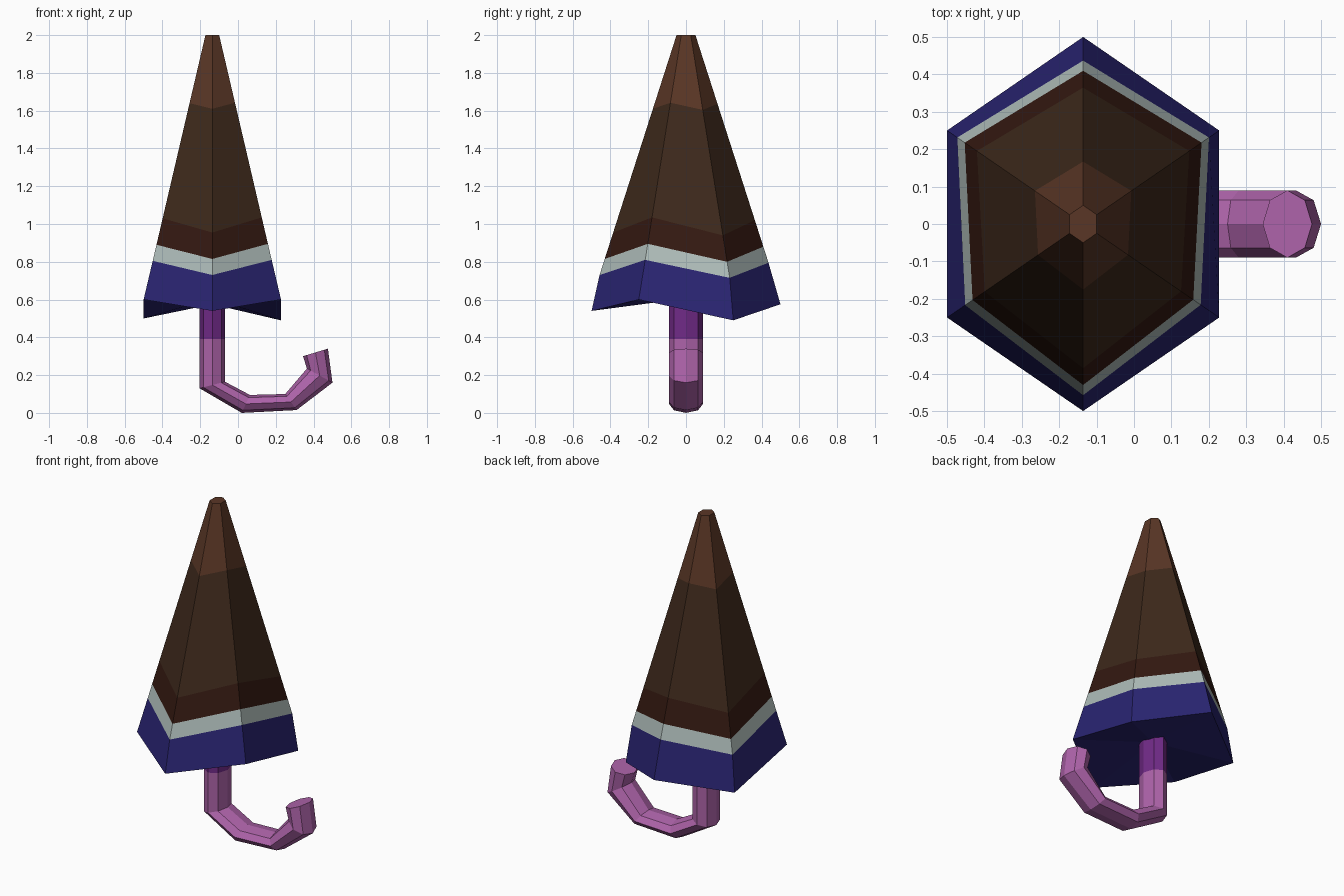
import bpy, bmesh
from math import cos, sin, pi
from mathutils import Vector

if "Cube" in bpy.data.objects:
    bpy.data.objects.remove(bpy.data.objects["Cube"])

CX = -0.136   # axis of canopy and shaft


def material(name, rgb):
    m = bpy.data.materials.new(name)
    m.diffuse_color = [(c / 255) ** 2.2 for c in rgb] + [1]
    m.use_nodes = True
    m.node_tree.nodes["Principled BSDF"].inputs["Base Color"].default_value = m.diffuse_color
    return m


def loft(name, rings, mats, band_mats, cap_points=(None, None)):
    """Skin successive rings; each end is an n-gon, or a fan to a given point."""
    bm = bmesh.new()
    vs = [[bm.verts.new(p) for p in ring] for ring in rings]
    n = len(rings[0])
    for a, b, mi in zip(vs, vs[1:], band_mats):
        for i in range(n):
            j = (i + 1) % n
            bm.faces.new((a[i], a[j], b[j], b[i])).material_index = mi
    for ring, point, mi in zip((vs[0], vs[-1]), cap_points, (band_mats[0], band_mats[-1])):
        if point is None:
            bm.faces.new(ring).material_index = mi
        else:
            centre = bm.verts.new(point)
            for i in range(n):
                bm.faces.new((ring[i], ring[(i + 1) % n], centre)).material_index = mi
    bmesh.ops.recalc_face_normals(bm, faces=bm.faces)
    mesh = bpy.data.meshes.new(name)
    bm.to_mesh(mesh)
    bm.free()
    for m in mats:
        mesh.materials.append(m)
    obj = bpy.data.objects.new(name, mesh)
    bpy.context.collection.objects.link(obj)
    return obj


# Closed canopy: six-sided cone with uneven hem and colour bands
def corner(k, r, z):
    a = pi / 6 + k * pi / 3
    return (CX + 0.84 * r * cos(a), r * sin(a), z)


hem = [0.49, 0.575, 0.50, 0.60, 0.54, 0.60]
wave = [-0.015, 0.065, -0.015, 0.075, 0, 0.08]
rings = [[corner(k, 0.5, z) for k, z in enumerate(hem)]]
for base, amount in ((0.73, 1), (0.815, 1), (0.955, 1), (1.61, 0.4), (2.0, 0)):
    zs = [base + amount * w for w in wave]
    rings.append([corner(k, 0.05 + 0.321 * (2 - z), z) for k, z in enumerate(zs)])

canopy_mats = [material("navy", (46, 41, 114)), material("pale_grey", (174, 188, 185)),
               material("dark_brown", (55, 31, 24)), material("brown", (64, 45, 33)),
               material("light_brown", (90, 57, 42))]
loft("canopy", rings, canopy_mats, range(5), ((CX, 0, 0.606), None))

# Shaft and hooked handle: octagonal tube, outer and inner bend points in x, z
bends = [((-0.203, 0.62), (-0.069, 0.62)), ((-0.203, 0.39), (-0.069, 0.39)),
         ((-0.203, 0.13), (-0.069, 0.165)), ((0.02, 0.0), (0.063, 0.095)),
         ((0.31, 0.015), (0.25, 0.10)), ((0.5, 0.16), (0.365, 0.235)),
         ((0.476, 0.34), (0.344, 0.30))]
tube = []
for outer, inner in bends:
    o, i = Vector((outer[0], 0, outer[1])), Vector((inner[0], 0, inner[1]))
    mid, half = (o + i) / 2, (o - i) / 2
    tube.append([mid + half * cos(k * pi / 4) + Vector((0, 0.09 * sin(k * pi / 4), 0))
                 for k in range(8)])
loft("shaft_and_handle", tube,
     [material("purple", (112, 46, 134)), material("pink", (172, 99, 168))],
     [0, 1, 1, 1, 1, 1])
